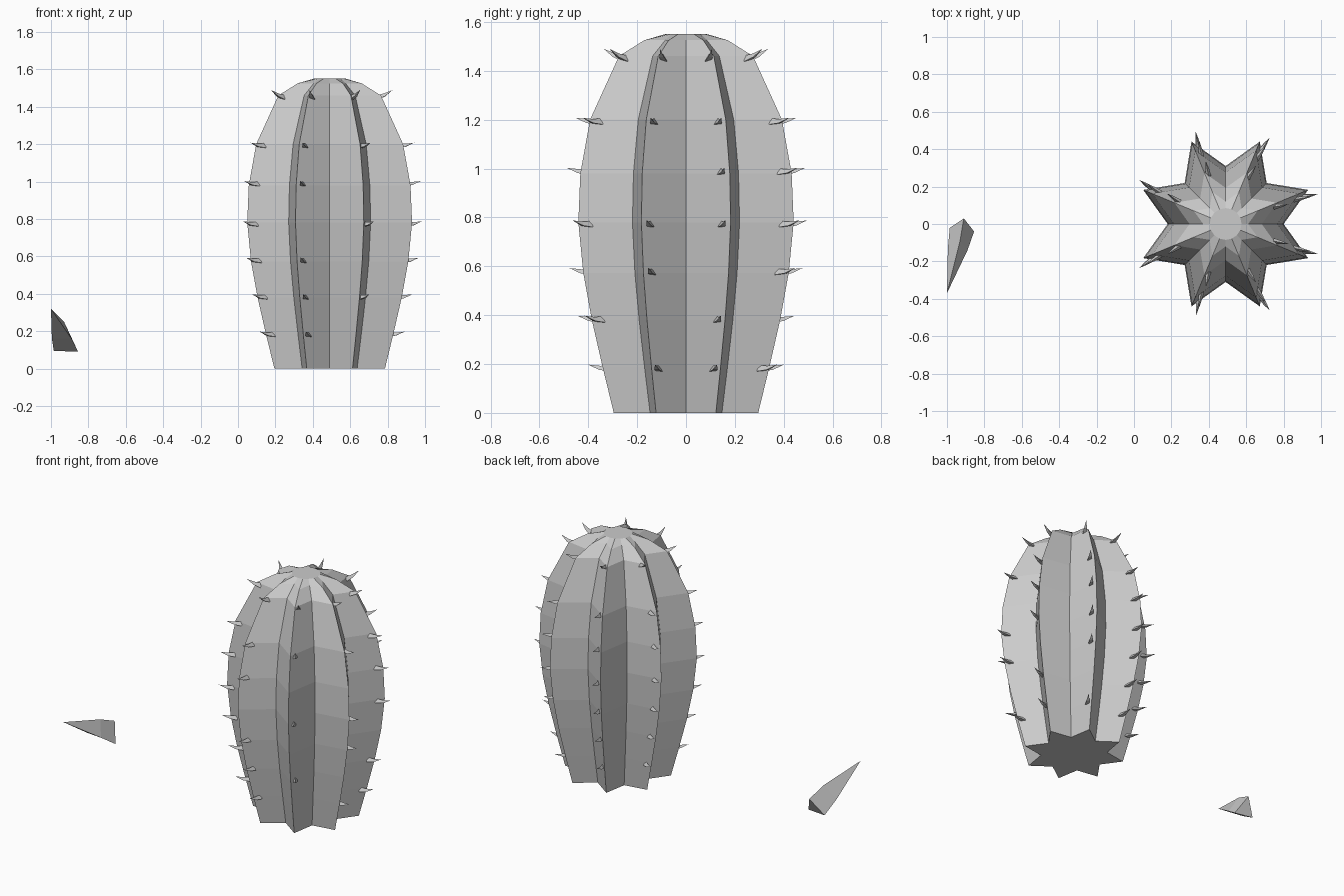
import bpy, bmesh
from math import cos, sin, pi, radians
from mathutils import Vector

if "Cube" in bpy.data.objects:
    bpy.data.objects.remove(bpy.data.objects["Cube"])

CX = 0.49      # cactus axis
VALLEY = 0.65  # valley radius relative to rib radius
# (height, rib radius)
PROFILE = [(0, .32), (.19, .37), (.38, .417), (.573, .455), (.78, .477),
           (.98, .468), (1.2, .425), (1.46, .297), (1.525, .185)]


def make_object(name, bm):
    bmesh.ops.recalc_face_normals(bm, faces=bm.faces)
    me = bpy.data.meshes.new(name)
    bm.to_mesh(me)
    bm.free()
    ob = bpy.data.objects.new(name, me)
    bpy.context.collection.objects.link(ob)
    return ob


def loft(bm, rings, cap_end=True):
    rings = [[bm.verts.new(p) for p in r] for r in rings]
    n = len(rings[0])
    for a, b in zip(rings, rings[1:]):
        for i in range(n):
            j = (i + 1) % n
            bm.faces.new((a[i], a[j], b[j], b[i]))
    bm.faces.new(rings[0])
    if cap_end:
        bm.faces.new(rings[-1])
    return rings


def rib_radius(z):
    for (z0, r0), (z1, r1) in zip(PROFILE, PROFILE[1:]):
        if z <= z1:
            return r0 + (r1 - r0) * (z - z0) / (z1 - z0)


def polar(r, a, z):
    return Vector((CX + r * cos(a), r * sin(a), z))


# ribbed body: eight-pointed star lofted along the profile, round crown
bm = bmesh.new()
rings = [[polar(r if k % 2 else r * VALLEY, k * pi / 8, z) for k in range(16)]
         for z, r in PROFILE]
rings.append([polar(.085, k * pi / 8, 1.55) for k in range(16)])
loft(bm, rings)
make_object("cactus_body", bm)


# three-sided thorn with a slight bend
def thorn(bm, base, direction, length, width):
    d = direction.normalized()
    side = d.cross(Vector((0, 0, 1))).normalized()
    up = side.cross(d)

    def ring(c, w):
        return [c + side * w * cos(k * 2 * pi / 3 + pi / 2)
                + up * w * sin(k * 2 * pi / 3 + pi / 2) for k in range(3)]
    r = loft(bm, [ring(base - d * .01, width),
                  ring(base + d * length * .4 - up * width * .2, width * .65)], False)
    tip = bm.verts.new(base + d * length + up * width * .3)
    for i in range(3):
        bm.faces.new((r[1][i], r[1][(i + 1) % 3], tip))


# thorns beside each rib edge, per-rib heights
FULL = [.18, .38, .575, .77, .985, 1.19, 1.45]
MISSING = {22.5: [.575], -22.5: [.38, .985], 67.5: [.38], -67.5: [.18, .575, .985],
           112.5: [], -112.5: [.77], 157.5: [], -157.5: []}
bm = bmesh.new()
for deg, gone in MISSING.items():
    a = radians(deg)
    s = -1 if deg > 0 else 1
    for z in FULL:
        if z in gone:
            continue
        r = rib_radius(z)
        p = polar(r, a, z).lerp(polar(r * VALLEY, a + s * pi / 8, z), .2)
        b = a + s * radians(12)
        up = .45 if z > 1.4 else .15
        thorn(bm, p, Vector((cos(b), sin(b), up)), .085, .017)
make_object("cactus_thorns", bm)

# large loose thorn lying apart from the cactus
bm = bmesh.new()
r = loft(bm, [[(-.985, -.02, .095), (-.855, -.04, .09), (-.91, .03, .20)],
              [(-.995, -.13, .16), (-.89, -.14, .16), (-.93, -.09, .25)]], False)
tip = bm.verts.new((-1, -.37, .32))
for i in range(3):
    bm.faces.new((r[1][i], r[1][(i + 1) % 3], tip))
make_object("loose_thorn", bm)
